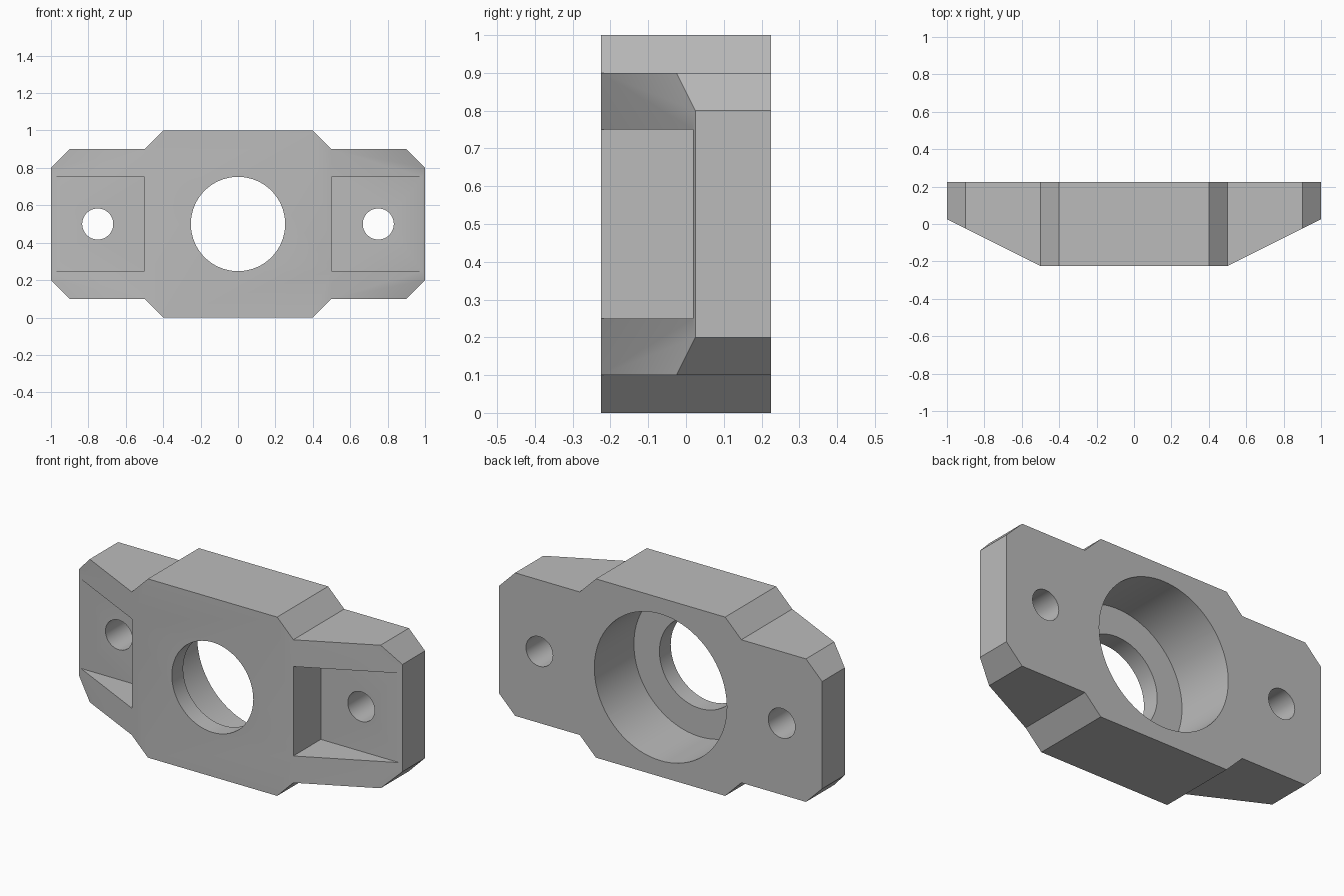
import bpy, bmesh, math
from mathutils import Matrix, Vector

cube = bpy.data.objects.get("Cube")
if cube:
    bpy.data.objects.remove(cube, do_unlink=True)

steel = bpy.data.materials.new("steel grey")
steel.use_nodes = True
GREY = (0.5, 0.5, 0.5, 1)
steel.diffuse_color = GREY
steel.node_tree.nodes["Principled BSDF"].inputs["Base Color"].default_value = GREY


def to_object(bm, name):
    bmesh.ops.recalc_face_normals(bm, faces=bm.faces[:])
    mesh = bpy.data.meshes.new(name)
    bm.to_mesh(mesh)
    bm.free()
    mesh.materials.append(steel)
    obj = bpy.data.objects.new(name, mesh)
    bpy.context.collection.objects.link(obj)
    return obj


def prism(name, points, direction):
    """Extrude a closed outline along a vector."""
    bm = bmesh.new()
    face = bm.faces.new([bm.verts.new(p) for p in points])
    grown = bmesh.ops.extrude_face_region(bm, geom=[face])["geom"]
    verts = [g for g in grown if isinstance(g, bmesh.types.BMVert)]
    bmesh.ops.translate(bm, verts=verts, vec=Vector(direction))
    return to_object(bm, name)


def box(name, low, high):
    (x0, y0, z0), (x1, y1, z1) = low, high
    return prism(name, [(x0, y0, z0), (x1, y0, z0), (x1, y1, z0), (x0, y1, z0)],
                 (0, 0, z1 - z0))


def bore(name, x, radius, y0, y1, segments):
    """Round cutter along y at mid height."""
    bm = bmesh.new()
    place = Matrix.Translation((x, (y0 + y1) / 2, 0.5)) @ Matrix.Rotation(math.pi / 2, 4, 'X')
    bmesh.ops.create_cone(bm, cap_ends=True, segments=segments, radius1=radius,
                          radius2=radius, depth=y1 - y0, matrix=place)
    return to_object(bm, name)


def combine(target, tool, operation):
    tool.hide_render = True
    mod = target.modifiers.new(tool.name, 'BOOLEAN')
    mod.operation, mod.solver, mod.object = operation, 'EXACT', tool
    bpy.context.view_layer.objects.active = target
    bpy.ops.object.modifier_apply(modifier=mod.name)
    bpy.data.objects.remove(tool, do_unlink=True)


HALF = 0.225

# Stepped outline with chamfered corners, one quarter mirrored to four
quarter = [(0.4, 0.5), (0.5, 0.4), (0.9, 0.4), (1.0, 0.3)]
right = quarter + [(x, -z) for x, z in reversed(quarter)]
outline = right + [(-x, z) for x, z in reversed(right)]
body = prism("bearing_block", [(x, -HALF, z + 0.5) for x, z in outline], (0, 2 * HALF, 0))

# Plan profile: front tapers back towards both ends
side = [(0.5, -HALF), (1.0, 0.025), (1.1, 0.075), (1.1, 0.4)]
plan = side + [(-x, y) for x, y in reversed(side)]
combine(body, prism("taper", [(x, y, -0.1) for x, y in plan], (0, 0, 1.2)), 'INTERSECT')

# Recessed mounting pockets and their bolt holes
for s in (-1, 1):
    x0, x1 = sorted((s * 0.5, s * 1.2))
    combine(body, box("pocket", (x0, -0.4, 0.25), (x1, 0.018, 0.75)), 'DIFFERENCE')
    combine(body, bore("bolt_hole", s * 0.75, 0.083, -0.5, 0.5, 48), 'DIFFERENCE')

# Central through hole and larger bearing seat from the back
combine(body, bore("shaft_hole", 0, 0.252, -0.5, 0.5, 96), 'DIFFERENCE')
combine(body, bore("bearing_seat", 0, 0.41, -0.125, 0.5, 96), 'DIFFERENCE')

bpy.ops.object.select_all(action='DESELECT')
body.select_set(True)
bpy.context.view_layer.objects.active = body
bpy.ops.object.shade_smooth_by_angle(angle=math.radians(30))
